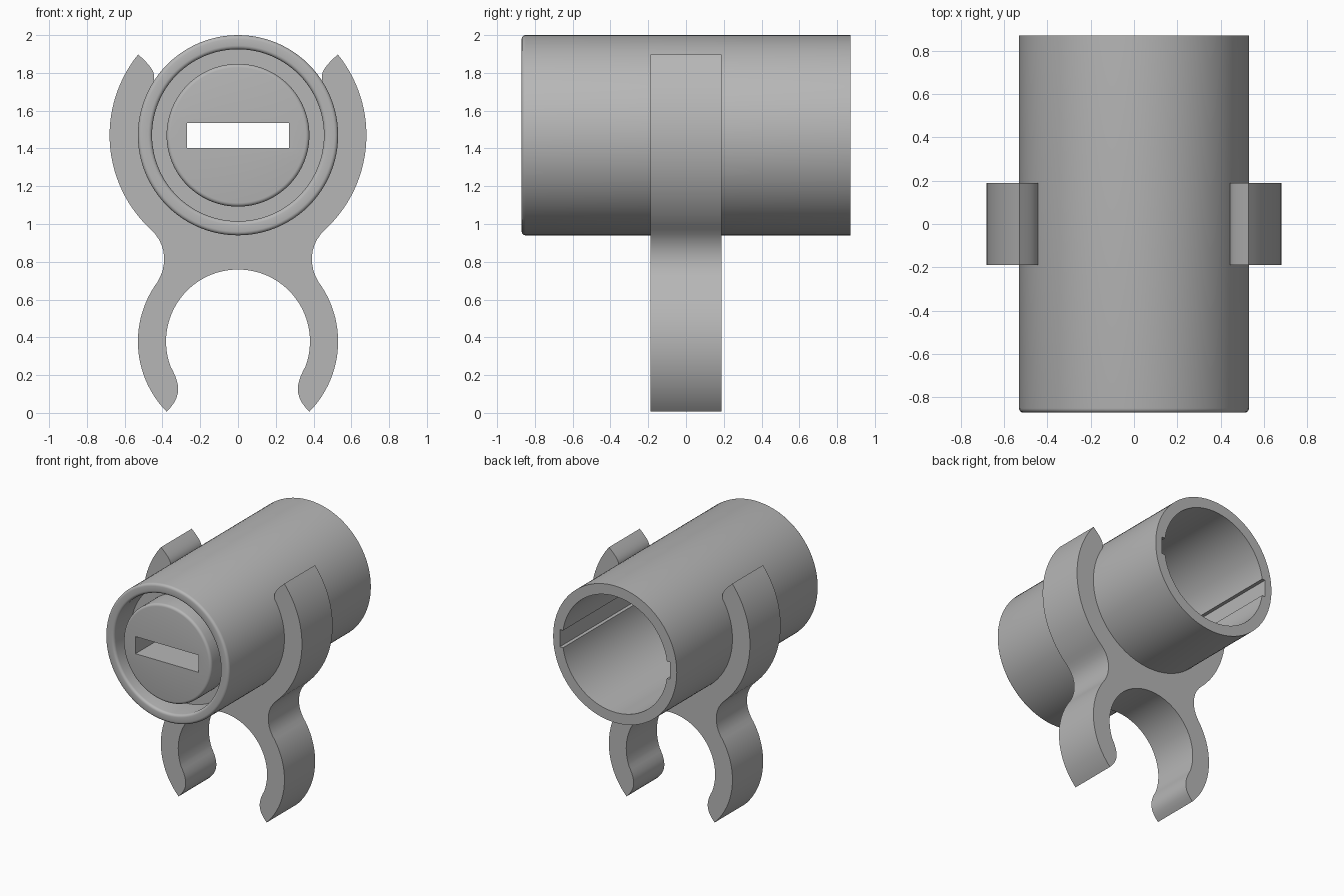
import bpy
import bmesh
from math import cos, sin, radians, pi
from mathutils import Vector

cube = bpy.data.objects.get("Cube")
if cube:
    bpy.data.objects.remove(cube, do_unlink=True)

AXIS_Z = 1.47      # height of the tube axis
RING_Z = 0.378     # centre of the lower clip
HALF_LENGTH = 0.87
FLOOR_Y = -0.6     # back face of the plug wall

grey = bpy.data.materials.new("plain grey")
grey.use_nodes = True
grey.diffuse_color = (0.47, 0.47, 0.47, 1)
grey.node_tree.nodes["Principled BSDF"].inputs["Base Color"].default_value = (0.47, 0.47, 0.47, 1)


def make_object(name, bm):
    bmesh.ops.recalc_face_normals(bm, faces=bm.faces)
    mesh = bpy.data.meshes.new(name)
    bm.to_mesh(mesh)
    bm.free()
    mesh.materials.append(grey)
    obj = bpy.data.objects.new(name, mesh)
    bpy.context.collection.objects.link(obj)
    return obj


def activate(obj):
    bpy.ops.object.select_all(action="DESELECT")
    obj.select_set(True)
    bpy.context.view_layer.objects.active = obj


def cut_box(target, half_width, y0, y1, z0, z1):
    bm = bmesh.new()
    bmesh.ops.create_cube(bm, size=1)
    for v in bm.verts:
        v.co = Vector((v.co.x * 2 * half_width,
                       (y0 + y1) / 2 + v.co.y * (y1 - y0),
                       (z0 + z1) / 2 + v.co.z * (z1 - z0)))
    cutter = make_object("slot_cutter", bm)
    cutter.hide_render = True
    mod = target.modifiers.new("slot", "BOOLEAN")
    mod.operation = "DIFFERENCE"
    mod.solver = "EXACT"
    mod.object = cutter
    activate(target)
    bpy.ops.object.modifier_apply(modifier=mod.name)
    bpy.data.objects.remove(cutter, do_unlink=True)


def smooth(obj):
    activate(obj)
    bpy.ops.object.shade_smooth_by_angle(angle=radians(32))


def rounded(radius, y, size, start, end):
    """Quarter round centred on a radius and depth."""
    angles = [radians(start + (end - start) * i / 4) for i in range(5)]
    return [(radius + size * cos(a), y + size * sin(a)) for a in angles]


def arc(radius, centre_z, start, end, steps):
    angles = [radians(start + (end - start) * i / steps) for i in range(steps + 1)]
    return [(radius * cos(a), centre_z + radius * sin(a)) for a in angles]


def curve(p0, p1, p2, p3, steps=10):
    """Interior points of a cubic curve."""
    result = []
    for i in range(1, steps):
        t = i / steps
        s = 1 - t
        result.append(tuple(s**3 * a + 3 * s * s * t * b + 3 * s * t * t * c + t**3 * d
                            for a, b, c, d in zip(p0, p1, p2, p3)))
    return result


# Tube with central plug, turned around the y axis
front = -HALF_LENGTH
profile = [(0, front)]
profile += rounded(0.358, front + 0.02, 0.02, -90, 0)
profile += [(0.378, -0.66), (0.455, -0.66)]
profile += rounded(0.475, front + 0.02, 0.02, 180, 270)
profile += rounded(0.51, front + 0.02, 0.02, -90, 0)
profile += [(0.53, HALF_LENGTH), (0.45, HALF_LENGTH), (0.45, FLOOR_Y), (0, FLOOR_Y)]
bm = bmesh.new()
verts = [bm.verts.new((r, y, AXIS_Z)) for r, y in profile]
edges = [bm.edges.new(pair) for pair in zip(verts, verts[1:])]
bmesh.ops.spin(bm, geom=verts + edges, cent=(0, 0, AXIS_Z), axis=(0, 1, 0),
               angle=2 * pi, steps=96, use_duplicate=False)
bmesh.ops.remove_doubles(bm, verts=bm.verts, dist=0.0001)
tube = make_object("tube_with_plug", bm)

# Slot through the plug and keyways along the bore
cut_box(tube, 0.27, -1, -0.5, 1.402, 1.535)
cut_box(tube, 0.472, FLOOR_Y + 0.01, 1, 1.402, 1.535)
smooth(tube)

# Double clip: right half of the outline, then its mirror
upper_outer = arc(0.68, AXIS_Z, 39, -47, 28)
lower_outer = arc(0.53, RING_Z, 33, -44.5, 24)
lower_inner = arc(0.381, RING_Z, -20, 90, 32)
half = arc(0.495, AXIS_Z, -90, 32, 36)
lip = (0.45, 1.74)
half.append(lip)
half += curve(lip, (0.43, 1.8), (0.455, 1.83), upper_outer[0])
half += upper_outer
half += curve(upper_outer[-1], (0.37, 0.89), (0.37, 0.76), lower_outer[0])
half += lower_outer
half += curve(lower_outer[-1], (0.29, 0.09), (0.31, 0.16), lower_inner[0])
half += lower_inner
right = half[1:-1]
outline = half + [(-x, z) for x, z in reversed(right)]

bm = bmesh.new()
face = bm.faces.new([bm.verts.new((x, -0.188, z)) for x, z in half])
bm.faces.remove(face)
bm.clear()
# Two mirrored halves share the centre seam
for side in (1, -1):
    bm.faces.new([bm.verts.new((side * x, -0.188, z)) for x, z in half])
bmesh.ops.remove_doubles(bm, verts=bm.verts, dist=0.0001)
bmesh.ops.recalc_face_normals(bm, faces=bm.faces)
extruded = bmesh.ops.extrude_face_region(bm, geom=bm.faces[:], use_keep_orig=True)
moved = [g for g in extruded["geom"] if isinstance(g, bmesh.types.BMVert)]
bmesh.ops.translate(bm, verts=moved, vec=(0, 0.376, 0))
clip = make_object("double_clip", bm)
smooth(clip)
